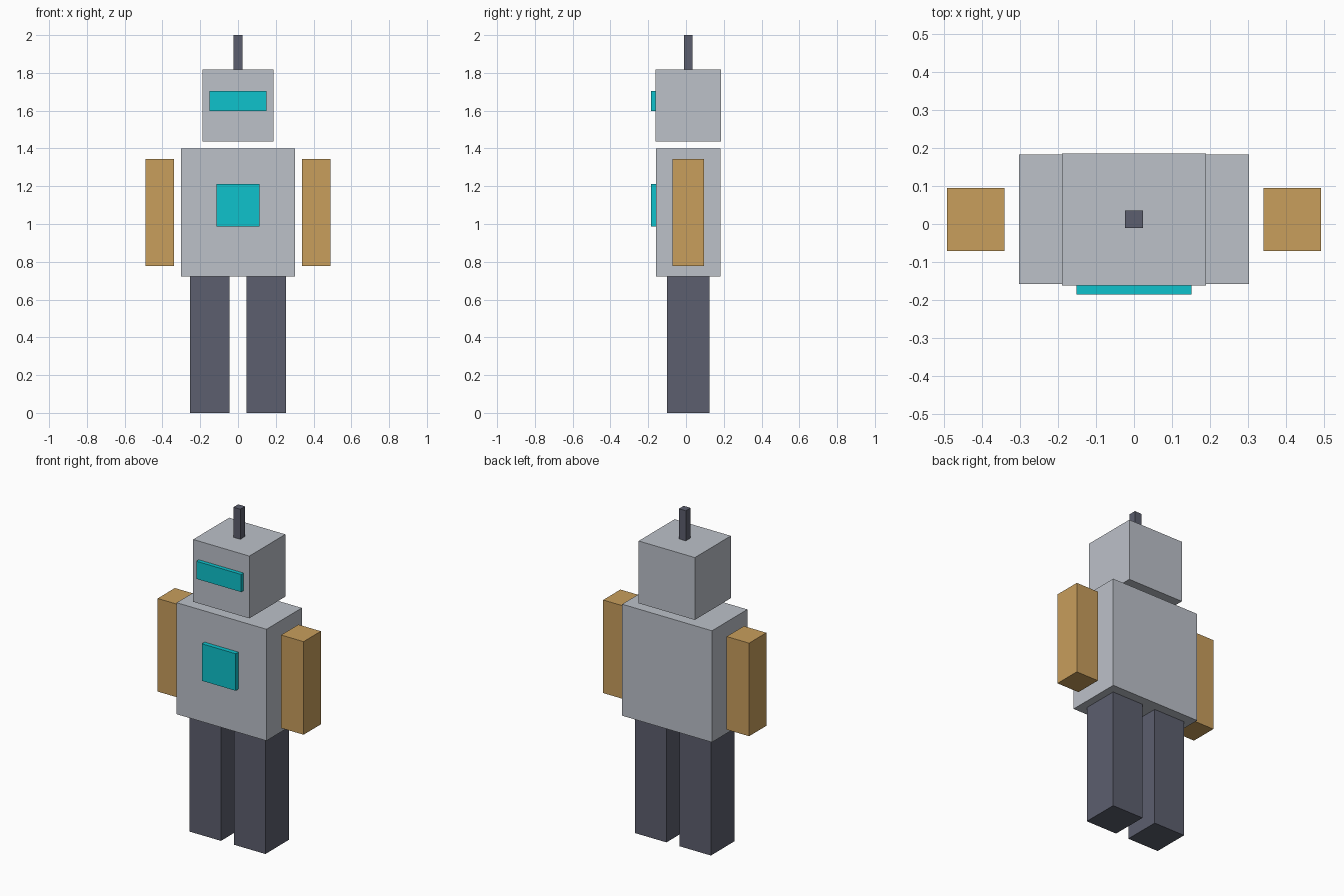
import bpy
import bmesh
from mathutils import Vector

default_cube = bpy.data.objects.get("Cube")
if default_cube:
    bpy.data.objects.remove(default_cube, do_unlink=True)


def make_material(name, rgb):
    mat = bpy.data.materials.new(name)
    mat.use_nodes = True
    colour = (*rgb, 1.0)
    mat.diffuse_color = colour
    mat.node_tree.nodes["Principled BSDF"].inputs["Base Color"].default_value = colour
    return mat


def add_box(name, mat, x, y, z):
    """Flat-shaded box spanning the given (low, high) range on each axis."""
    mesh = bpy.data.meshes.new(name)
    bm = bmesh.new()
    bmesh.ops.create_cube(bm, size=1.0)
    size = Vector(high - low for low, high in (x, y, z))
    centre = Vector((low + high) / 2 for low, high in (x, y, z))
    bmesh.ops.scale(bm, vec=size, verts=bm.verts)
    bmesh.ops.translate(bm, vec=centre, verts=bm.verts)
    bm.to_mesh(mesh)
    bm.free()
    mesh.materials.append(mat)
    obj = bpy.data.objects.new(name, mesh)
    bpy.context.collection.objects.link(obj)
    return obj


def add_pair(name, mat, x, y, z):
    """Matching boxes on the left (+x) and right (-x) sides."""
    add_box("left_" + name, mat, x, y, z)
    add_box("right_" + name, mat, (-x[1], -x[0]), y, z)


def centred(half, middle=0.0):
    return (middle - half, middle + half)


grey = make_material("light grey metal", (0.503, 0.533, 0.584))
dark = make_material("dark slate", (0.107, 0.114, 0.156))
tan = make_material("tan orange", (0.578, 0.342, 0.107))
teal = make_material("bright teal", (0.0044, 0.539, 0.604))

MID_Y = 0.012      # depth centre of the body
FRONT_Y = -0.185   # front of the visor and chest panel
HIP_Z = 0.723
HEAD_TOP = 1.817

# Body and limbs
add_box("torso", grey, centred(0.302), centred(0.17, MID_Y), (HIP_Z, 1.401))
add_pair("leg", dark, (0.044, 0.255), centred(0.113, MID_Y), (0, HIP_Z))
add_pair("arm", tan, (0.34, 0.491), centred(0.083, MID_Y), (0.777, 1.343))

# Head floating just above the torso, with its antenna
add_box("head", grey, centred(0.189), centred(0.173, MID_Y), (1.438, HEAD_TOP))
add_box("antenna", dark, centred(0.023), centred(0.023, MID_Y), (HEAD_TOP, 2))

# Raised front panels
add_box("visor", teal, centred(0.151), (FRONT_Y, -0.155), (1.597, 1.704))
add_box("chest_panel", teal, centred(0.114), (FRONT_Y, -0.155), (0.987, 1.212))
